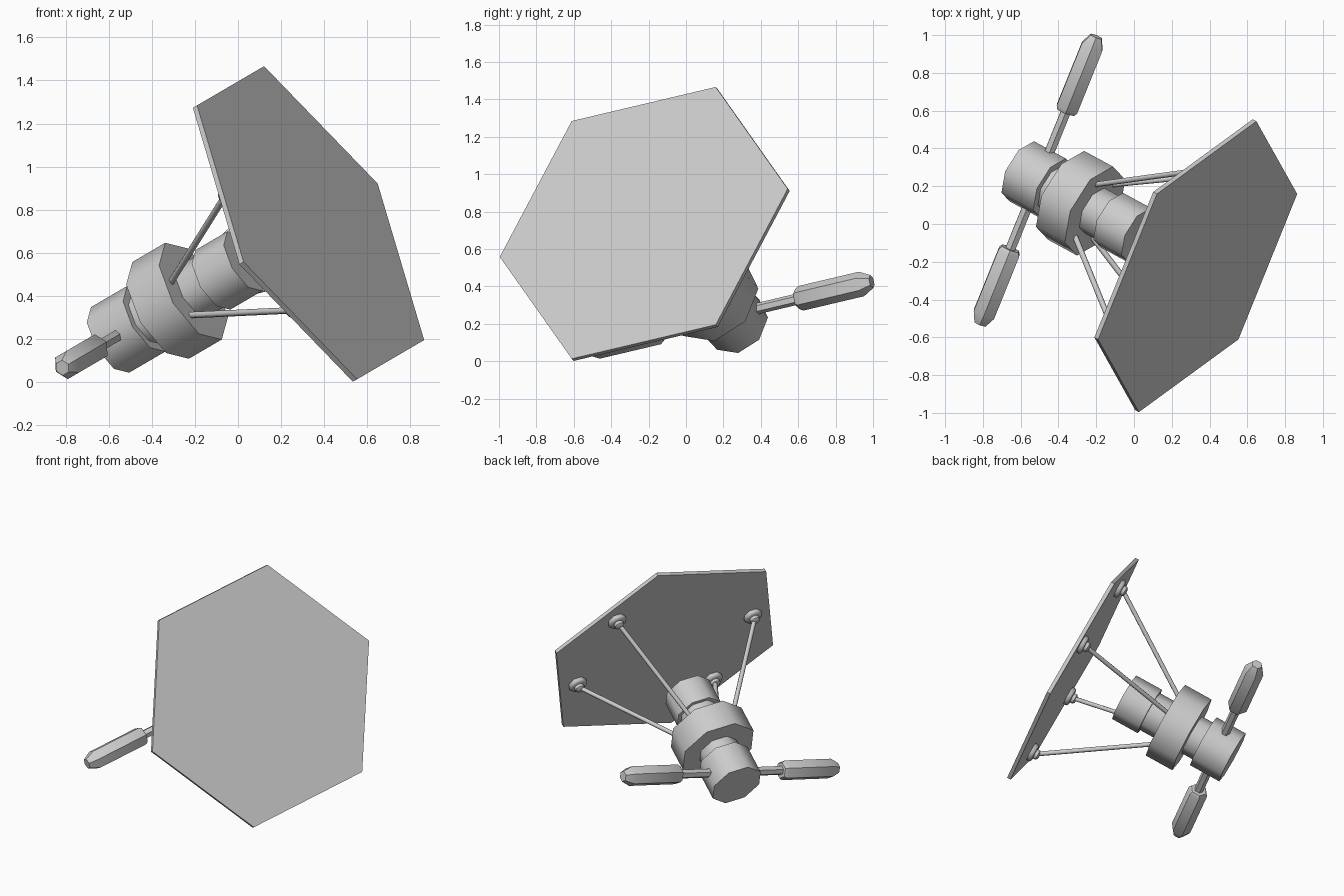
import bpy, bmesh, math
from mathutils import Matrix, Vector

cube = bpy.data.objects.get("Cube")
if cube:
    bpy.data.objects.remove(cube, do_unlink=True)

# Single plain material
grey = bpy.data.materials.new("light_grey")
grey.use_nodes = True
grey.diffuse_color = (0.6, 0.6, 0.6, 1)
grey.node_tree.nodes["Principled BSDF"].inputs["Base Color"].default_value = (0.6, 0.6, 0.6, 1)

# Tilted frame: local z is the panel normal, local x the arm direction
normal = Vector((0.782, -0.424, 0.457)).normalized()
side = Vector((normal.z, 0, -normal.x)).normalized() * -1
arm = side.cross(normal).normalized()
FRAME = Matrix((arm, side, normal)).transposed().to_4x4()
FRAME.translation = (0.337, -0.226, 0.74)


def turned(name, profile, sides, start=(0, 0, 0), axis=(0, 0, 1), phase=0.0):
    """Prism of several rings, profile = (distance along axis, radius)."""
    bm = bmesh.new()
    rings = []
    for d, r in profile:
        angles = [phase + math.tau * i / sides for i in range(sides)]
        rings.append([bm.verts.new((r * math.cos(a), r * math.sin(a), d)) for a in angles])
    for low, high in zip(rings, rings[1:]):
        for i in range(sides):
            j = (i + 1) % sides
            bm.faces.new((low[i], low[j], high[j], high[i]))
    bm.faces.new(rings[0][::-1])
    bm.faces.new(rings[-1])
    mesh = bpy.data.meshes.new(name)
    bm.to_mesh(mesh)
    bm.free()
    mesh.materials.append(grey)
    mesh.polygons.foreach_set("use_smooth", [True] * len(mesh.polygons))
    mesh.set_sharp_from_angle(angle=math.radians(50))
    ob = bpy.data.objects.new(name, mesh)
    bpy.context.collection.objects.link(ob)
    axis = Vector(axis)
    turn = Matrix.Identity(4)
    if axis.xy.length > 0:
        turn = axis.to_track_quat("Z", "Y").to_matrix().to_4x4()
    ob.matrix_world = FRAME @ Matrix.Translation(start) @ turn
    return ob


# Hexagonal panel
turned("hexagon_panel", [(-0.025, 0.85), (0, 0.85)], 6)

# Stepped octagonal body
turned("body_core", [(-1.1, 0.135), (-0.45, 0.135)], 8)
turned("rear_hub", [(-1.19, 0.176), (-0.975, 0.176)], 8)
turned("middle_ring", [(-0.89, 0.26), (-0.695, 0.26)], 8)
turned("front_hub", [(-0.58, 0.16), (-0.39, 0.16)], 8)

# Four struts with mounting pads on the panel back
for i, degrees in enumerate((30, 150, 210, 330), 1):
    out = Vector((math.cos(math.radians(degrees)), math.sin(math.radians(degrees)), 0))
    foot = out * 0.17 + Vector((0, 0, -0.71))
    head = out * 0.615 + Vector((0, 0, -0.06))
    span = head - foot
    turned(f"strut_{i}", [(0, 0.015), (span.length, 0.015)], 8, foot, span)
    turned(f"strut_pad_{i}", [(-0.055, 0.05), (-0.045, 0.062), (-0.02, 0.062)], 8, out * 0.615)
    turned(f"strut_joint_{i}", [(-0.085, 0.02), (-0.075, 0.033), (-0.05, 0.033)], 8, out * 0.615)

# Two opposed arms with hexagonal paddles
for word, sign in (("back", 1), ("front", -1)):
    hub = (0, 0, -1.08)
    axis = (sign, 0, 0)
    turned(f"{word}_arm_rod", [(0.1, 0.03), (0.45, 0.03)], 6, hub, axis, math.pi / 2)
    turned(f"{word}_arm_paddle", [(0.4, 0.054), (0.42, 0.067), (0.78, 0.067), (0.84, 0.036)],
           6, hub, axis, math.pi / 2)
